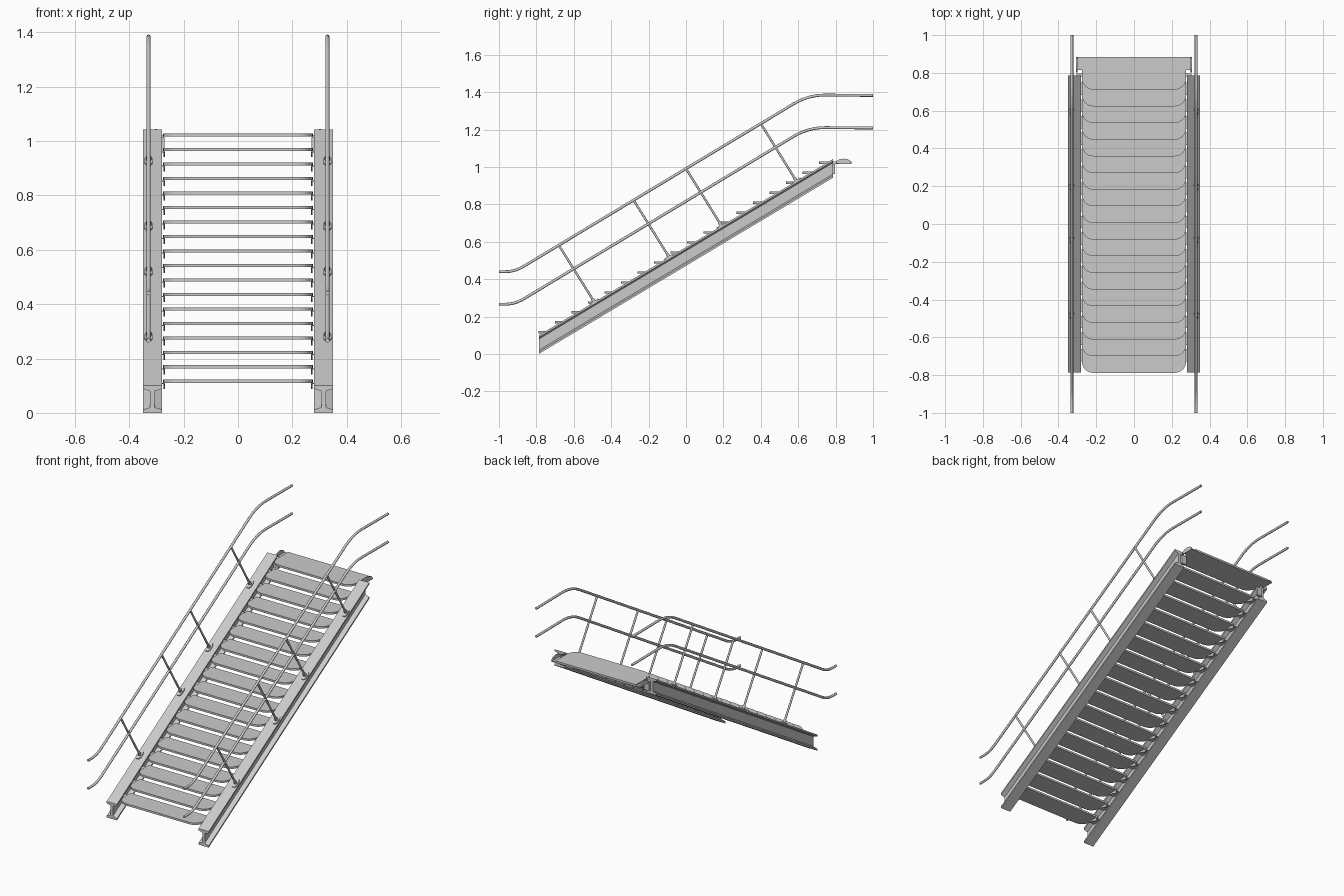
import bpy, bmesh, math
from mathutils import Vector

if "Cube" in bpy.data.objects:
    bpy.data.objects.remove(bpy.data.objects["Cube"])

SLOPE = 0.599
ANG = math.atan(SLOPE)


def make(name, bm):
    bmesh.ops.recalc_face_normals(bm, faces=bm.faces)
    me = bpy.data.meshes.new(name)
    bm.to_mesh(me)
    bm.free()
    ob = bpy.data.objects.new(name, me)
    bpy.context.collection.objects.link(ob)
    return ob


def extrude(name, pts, vec):
    """Prism from a planar outline of 3D points."""
    bm = bmesh.new()
    f = bm.faces.new([bm.verts.new(p) for p in pts])
    r = bmesh.ops.extrude_face_region(bm, geom=[f])
    bmesh.ops.translate(bm, vec=vec, verts=[v for v in r["geom"] if isinstance(v, bmesh.types.BMVert)])
    return make(name, bm)


def box(name, x0, x1, y0, y1, z0, z1):
    return extrude(name, [(x0, y0, z0), (x1, y0, z0), (x1, y1, z0), (x0, y1, z0)], (0, 0, z1 - z0))


def tube(name, pts, r, sides=12):
    """Round bar swept along points lying in a constant-x plane."""
    pts = [Vector(p) for p in pts]
    bm = bmesh.new()
    rings = []
    for i, p in enumerate(pts):
        t = (pts[min(i + 1, len(pts) - 1)] - pts[max(i - 1, 0)]).normalized()
        n = Vector((1, 0, 0)).cross(t)
        rings.append([bm.verts.new(p + r * (math.cos(a) * Vector((1, 0, 0)) + math.sin(a) * n))
                      for a in (2 * math.pi * k / sides for k in range(sides))])
    for a, b in zip(rings, rings[1:]):
        for k in range(sides):
            bm.faces.new((a[k], a[(k + 1) % sides], b[(k + 1) % sides], b[k])).smooth = True
    bm.faces.new(rings[0])
    bm.faces.new(rings[-1])
    return make(name, bm)


def bend(a, c, b, n=6):
    """Smooth corner between a and b with control point c."""
    a, b, c = Vector(a), Vector(b), Vector(c)
    return [a * (1 - t) ** 2 + c * 2 * t * (1 - t) + b * t * t for t in (i / n for i in range(n + 1))]


def rail_path(x, z_mid):
    """Flat end, sloped run, flat end."""
    z = lambda y: z_mid + 0.602 * y
    lo, hi = -0.915, 0.655
    return ([(x, -1, z(lo))]
            + bend((x, lo - 0.05, z(lo)), (x, lo, z(lo)), (x, lo + 0.05, z(lo + 0.05)))
            + bend((x, hi - 0.08, z(hi - 0.08)), (x, hi, z(hi)), (x, hi + 0.09, z(hi) - 0.001))
            + [(x, 1, z(hi) - 0.003)])


# Treads with rounded front corners
N, W, R, T = 18, 0.276, 0.06, 0.012
for i in range(N):
    y0, z0 = -0.788 + i * 0.0882, 0.110 + i * 0.0533
    y1 = y0 + 0.13 if i < N - 1 else 0.885
    arc = [math.pi / 2 * k / 6 for k in range(7)]
    right = [(W - R + R * math.sin(a), y0 + R - R * math.cos(a), z0) for a in arc]
    left = [(-x, y, z) for x, y, z in reversed(right)]
    extrude(f"tread_{i + 1}", right + [(W, y1, z0), (-W, y1, z0)] + left, (0, 0, T))
    if i < N - 1:
        # Triangular support brackets tying the tread to the beams
        for s in (-1, 1):
            extrude("tread_bracket", [(s * 0.268, y0 + 0.06, z0), (s * 0.268, y0 + 0.128, z0),
                                      (s * 0.268, y0 + 0.128, z0 - 0.022)], (s * 0.006, 0, 0))
            box("tread_cleat", *sorted((s * 0.268, s * 0.311)), y0 + 0.06, y0 + 0.125, z0 - 0.004, z0)

for s in (-1, 1):
    # I-beam stringer with tapered flanges and plumb-cut ends
    half = [(0.035, 0), (0.035, 0.011), (0.008, 0.02), (0.008, 0.08), (0.035, 0.089), (0.035, 0.1)]
    prof = half + [(-x, z) for x, z in reversed(half)]
    extrude("stringer", [(s * 0.315 + x, -0.787, z) for x, z in prof], (0, 1.574, 1.574 * SLOPE))

    # Landing wing, domed side plate and mounting bracket at the top
    box("landing_wing", *sorted((s * 0.274, s * 0.306)), 0.815, 0.885, 1.016, 1.022)
    dome = [(s * 0.306, 0.842 + 0.04 * math.cos(a), 1.018 + 0.026 * math.sin(a) ** 0.7)
            for a in (math.pi * k / 10 for k in range(10))] + [(s * 0.306, 0.802, 1.018)]
    extrude("landing_side_plate", dome, (-s * 0.008, 0, 0))
    box("landing_mount", *sorted((s * 0.27, s * 0.305)), 0.782, 0.797, 0.963, 1.016)

    # Handrails
    x = s * 0.329
    tube("upper_handrail", rail_path(x, 0.991), 0.0075)
    tube("lower_handrail", rail_path(x, 0.817), 0.0075)

    # Posts square to the slope, each with a foot plate and hexagonal clamp
    for y in (-0.68, -0.28, 0.0, 0.4):
        top = Vector((x, y, 0.991 + 0.602 * y))
        yb = y + 0.19
        foot = Vector((x, yb, 0.1 + SLOPE * (yb + 0.787)))
        tube("post", [top, foot], 0.006)
        d = Vector((0, math.cos(ANG), math.sin(ANG)))
        up = Vector((0, -math.sin(ANG), math.cos(ANG)))
        side = Vector((1, 0, 0))
        extrude("post_foot", [foot + side * (a * 0.015) + d * (b * 0.028)
                              for a, b in ((1, 0.5), (0.5, 1), (-0.5, 1), (-1, 0.5),
                                           (-1, -0.5), (-0.5, -1), (0.5, -1), (1, -0.5))], up * 0.006)
        tube("post_clamp", [foot, foot + up * 0.022], 0.010, 6)
